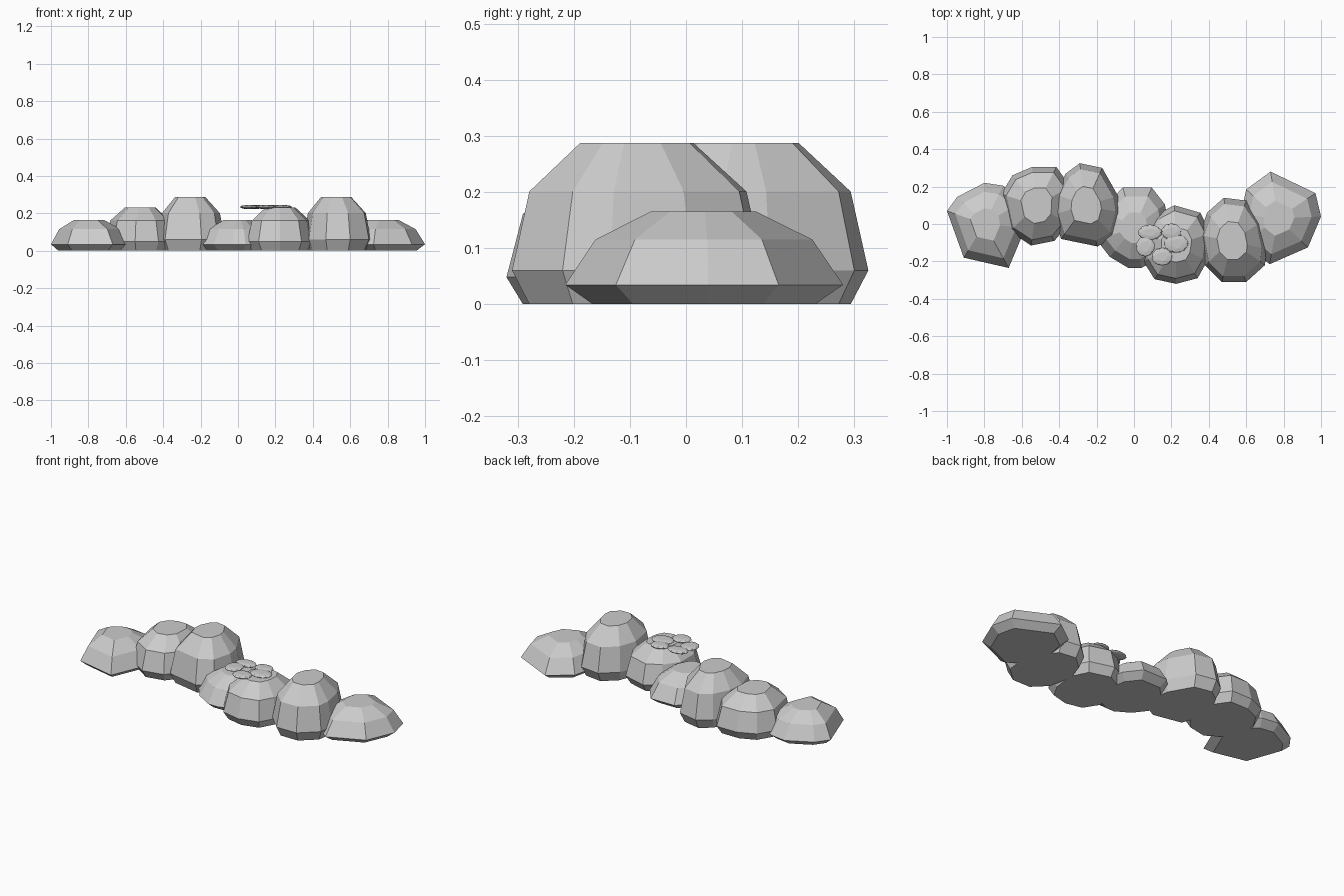
import bpy, bmesh, math
from mathutils import Matrix

if "Cube" in bpy.data.objects:
    bpy.data.objects.remove(bpy.data.objects["Cube"])


def hull_object(name, points):
    """Faceted convex solid around a set of points."""
    bm = bmesh.new()
    for p in points:
        bm.verts.new(p)
    res = bmesh.ops.convex_hull(bm, input=bm.verts[:])
    junk = {g for g in res["geom_interior"] + res["geom_unused"]
            if isinstance(g, bmesh.types.BMVert)}
    bmesh.ops.delete(bm, geom=list(junk), context='VERTS')
    bmesh.ops.recalc_face_normals(bm, faces=bm.faces[:])
    me = bpy.data.meshes.new(name)
    bm.to_mesh(me)
    bm.free()
    ob = bpy.data.objects.new(name, me)
    bpy.context.collection.objects.link(ob)
    return ob


def rock(name, centre, height, outline):
    """Rock from a plan outline: undercut base, wide belly, shoulder, flat top."""
    cx, cy = centre
    low = height < 0.2
    rings = [(0.80 if low else 0.86, 0.0), (1.0, 0.21),
             (0.78 if low else 0.86, 0.70), (0.38 if low else 0.45, 1.0)]
    pts = [(cx + (x - cx) * s, cy + (y - cy) * s, height * f)
           for s, f in rings for x, y in outline]
    return hull_object(name, pts)


# Winding row of rocks, left to right
rock("rock_left_end", (-0.80, 0.0), 0.165,
     [(-1, .07), (-.945, .145), (-.80, .22), (-.70, .205), (-.60, .12),
      (-.58, -.02), (-.67, -.235), (-.91, -.18)])
rock("rock_left_mid", (-0.52, 0.10), 0.23,
     [(-.71, .16), (-.65, .26), (-.545, .305), (-.415, .305), (-.34, .20),
      (-.35, 0), (-.425, -.09), (-.55, -.115), (-.665, -.04)])
rock("rock_left_tall", (-0.26, 0.10), 0.287,
     [(-.365, .27), (-.29, .325), (-.17, .30), (-.085, .15), (-.07, .06),
      (-.105, -.07), (-.195, -.12), (-.39, -.08), (-.43, .05), (-.42, .16)])
rock("rock_centre_low", (0.0, -0.02), 0.165,
     [(-.06, .195), (.095, .195), (.165, .105), (.19, -.03), (.10, -.20),
      (.04, -.235), (-.03, -.235), (-.13, -.175), (-.20, -.085), (-.17, .08)])
rock("rock_right_mid", (0.225, -0.11), 0.23,
     [(.215, .10), (.355, .06), (.41, -.05), (.39, -.20), (.34, -.29),
      (.225, -.32), (.11, -.295), (.05, -.20), (.05, -.05), (.12, .05)])
rock("rock_right_tall", (0.52, -0.09), 0.287,
     [(.48, .14), (.60, .125), (.68, .01), (.71, -.135), (.70, -.22),
      (.60, -.31), (.47, -.31), (.38, -.22), (.35, -.06), (.39, .06)])
rock("rock_right_end", (0.77, 0.03), 0.165,
     [(.73, .28), (.97, .165), (1, .04), (.93, -.125), (.725, -.215),
      (.58, -.10), (.57, .05), (.60, .185)])

# Cluster of flat lichen patches on the right-middle rock
for i, (x, y, rx, ry) in enumerate([(.085, -.045, .064, .042), (.20, -.04, .055, .043),
                                    (.06, -.12, .051, .055), (.225, -.105, .066, .05),
                                    (.15, -.175, .056, .048)]):
    bm = bmesh.new()
    bmesh.ops.create_icosphere(bm, subdivisions=2, radius=1)
    for v in bm.verts:
        v.co.z = max(-0.8, min(0.8, v.co.z))
    bmesh.ops.transform(bm, verts=bm.verts[:], matrix=Matrix.Translation((x, y, .234))
                        @ Matrix.Diagonal((rx, ry, .012, 1)))
    me = bpy.data.meshes.new("lichen_patch")
    bm.to_mesh(me)
    bm.free()
    bpy.context.collection.objects.link(bpy.data.objects.new(f"lichen_patch_{i + 1}", me))
